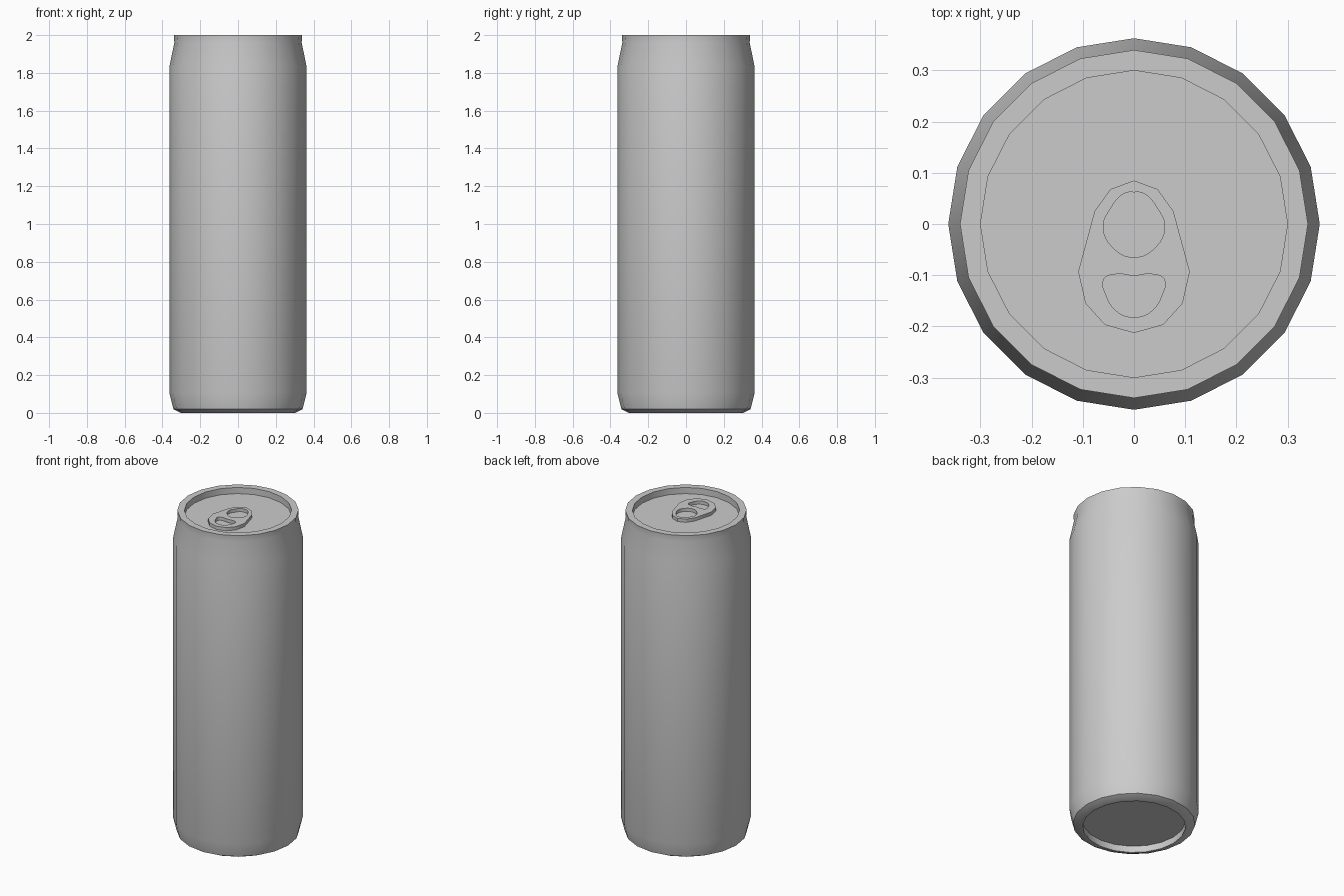
import bpy, bmesh
from math import cos, sin, pi, radians

if "Cube" in bpy.data.objects:
    bpy.data.objects.remove(bpy.data.objects["Cube"])

SIDES = 20


def activate(ob):
    bpy.ops.object.select_all(action='DESELECT')
    ob.select_set(True)
    bpy.context.view_layer.objects.active = ob


def lathe(name, profile):
    """Revolve (radius, z) points about z and cap both ends."""
    bm = bmesh.new()
    rings = [[bm.verts.new((r * cos(2 * pi * i / SIDES), r * sin(2 * pi * i / SIDES), z))
              for i in range(SIDES)] for r, z in profile]
    for a, b in zip(rings, rings[1:]):
        for i in range(SIDES):
            j = (i + 1) % SIDES
            bm.faces.new((a[i], a[j], b[j], b[i]))
    bm.faces.new(rings[0][::-1])
    bm.faces.new(rings[-1])
    bmesh.ops.recalc_face_normals(bm, faces=bm.faces)
    me = bpy.data.meshes.new(name)
    bm.to_mesh(me)
    bm.free()
    ob = bpy.data.objects.new(name, me)
    bpy.context.collection.objects.link(ob)
    activate(ob)
    bpy.ops.object.shade_smooth_by_angle(angle=radians(30))
    return ob


def mirrored(half):
    """Close a right-hand half outline whose ends lie on x = 0."""
    return half + [(-x, y) for x, y in half[-2:0:-1]]


def add_loop(curve, points, handle):
    sp = curve.splines.new('BEZIER')
    sp.bezier_points.add(len(points) - 1)
    sp.use_cyclic_u = True
    sp.resolution_u = 5
    for bp, (x, y) in zip(sp.bezier_points, points):
        bp.co = (x, y, 0)
        bp.handle_left_type = bp.handle_right_type = handle


# Can body: recessed base, chamfered foot, straight wall, neck, rim, sunken lid
lathe("can_body", [
    (0.288, 0.04), (0.288, 0.0), (0.302, 0.0), (0.342, 0.02), (0.363, 0.105),
    (0.363, 1.835), (0.337, 1.96), (0.34, 2.0), (0.30, 2.0), (0.30, 1.962)])

# Pull tab: faceted outline with two rounded holes
tab = bpy.data.curves.new("pull_tab", 'CURVE')
tab.dimensions = '2D'
tab.fill_mode = 'BOTH'
tab.extrude = 0.01
add_loop(tab, mirrored([(0, .085), (.046, .068), (.077, .025), (.109, -.093),
                        (.095, -.155), (.057, -.197), (0, -.213)]), 'VECTOR')
add_loop(tab, mirrored([(0, .062), (.018, .06), (.046, .03), (.06, -.008),
                        (.036, -.051), (0, -.065)]), 'AUTO')
add_loop(tab, mirrored([(0, -.101), (.035, -.098), (.059, -.108), (.055, -.138),
                        (.032, -.172), (0, -.182)]), 'AUTO')
tab_ob = bpy.data.objects.new("pull_tab", tab)
tab_ob.location.z = 1.972
bpy.context.collection.objects.link(tab_ob)
activate(tab_ob)
bpy.ops.object.convert(target='MESH')
bpy.ops.object.shade_smooth_by_angle(angle=radians(30))
